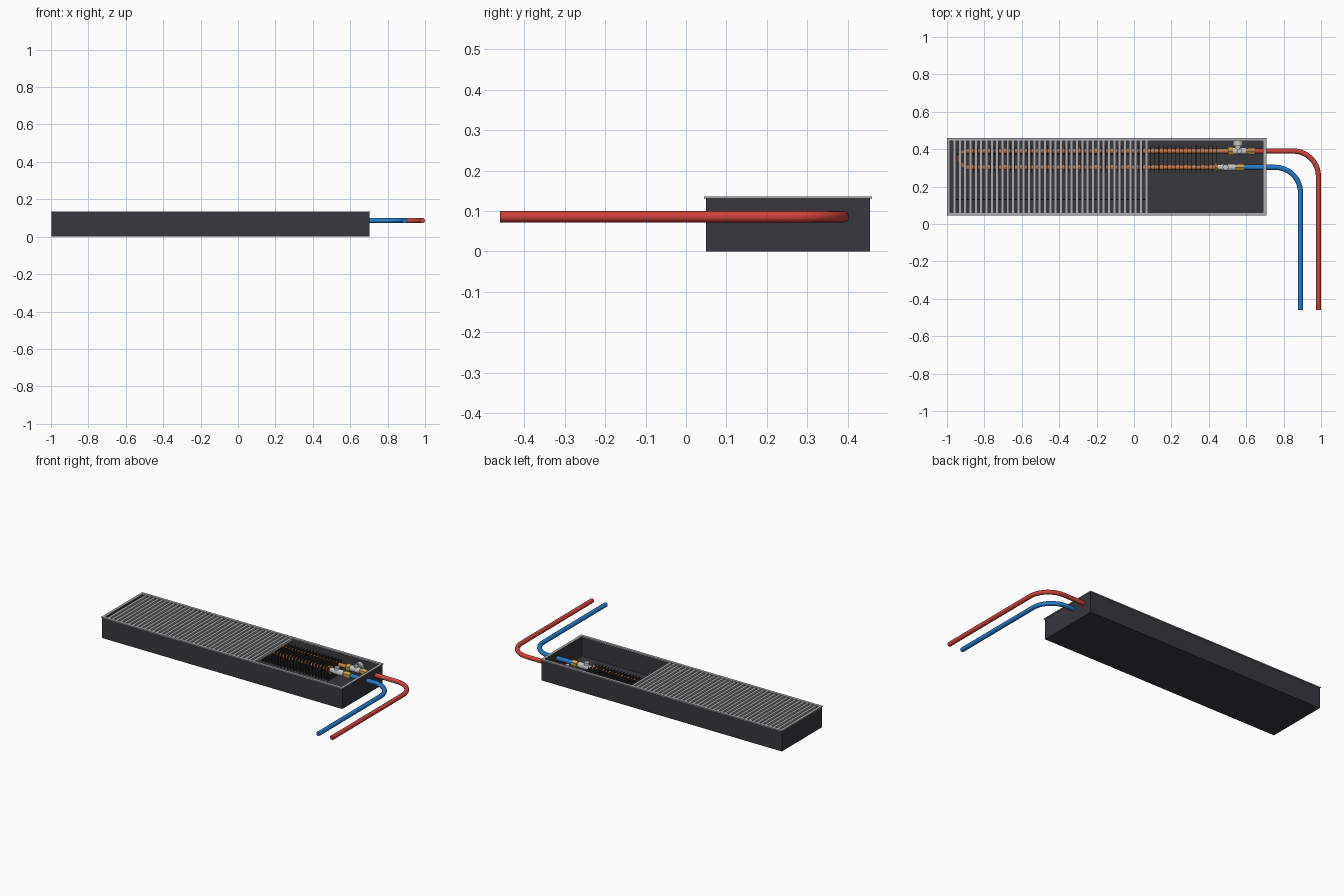
import bpy, bmesh, math
from mathutils import Vector

if "Cube" in bpy.data.objects:
    bpy.data.objects.remove(bpy.data.objects["Cube"])


def mat(name, c):
    m = bpy.data.materials.new(name)
    m.diffuse_color = (*c, 1)
    m.use_nodes = True
    m.node_tree.nodes["Principled BSDF"].inputs["Base Color"].default_value = m.diffuse_color
    return m


DARK = mat("charcoal", (0.04, 0.04, 0.047))
BLACK = mat("black", (0.018, 0.018, 0.02))
ALU = mat("aluminium", (0.42, 0.42, 0.44))
STEEL = mat("nickel", (0.55, 0.55, 0.55))
BRASS = mat("brass", (0.62, 0.36, 0.06))
COPPER = mat("copper", (0.55, 0.19, 0.07))
RED = mat("red", (0.62, 0.055, 0.04))
BLUE = mat("blue", (0.015, 0.2, 0.6))


def finish(name, bm, m, smooth=False):
    me = bpy.data.meshes.new(name)
    bm.to_mesh(me)
    bm.free()
    me.materials.append(m)
    ob = bpy.data.objects.new(name, me)
    bpy.context.collection.objects.link(ob)
    if smooth:
        bpy.ops.object.select_all(action='DESELECT')
        ob.select_set(True)
        bpy.context.view_layer.objects.active = ob
        bpy.ops.object.shade_smooth_by_angle(angle=math.radians(35))
    return ob


def boxes(name, items, m):
    """Boxes given as (x0, x1, y0, y1, z0, z1)."""
    bm = bmesh.new()
    for x0, x1, y0, y1, z0, z1 in items:
        vs = bmesh.ops.create_cube(bm, size=1)["verts"]
        for v in vs:
            v.co = Vector((x0 if v.co.x < 0 else x1, y0 if v.co.y < 0 else y1,
                           z0 if v.co.z < 0 else z1))
    return finish(name, bm, m)


def cylinders(name, items, m, sides=20):
    """Cylinders given as (start, end, radius)."""
    bm = bmesh.new()
    for a, b, r in items:
        a, b = Vector(a), Vector(b)
        d = b - a
        vs = bmesh.ops.create_cone(bm, cap_ends=True, segments=sides, radius1=r,
                                   radius2=r, depth=d.length)["verts"]
        q = d.to_track_quat('Z', 'Y')
        for v in vs:
            v.co = q @ v.co + (a + b) / 2
    return finish(name, bm, m, True)


def tube(name, pts, r, m, sides=16):
    """Round tube swept along a path lying in a horizontal plane."""
    bm = bmesh.new()
    pts = [Vector(p) for p in pts]
    rings = []
    for i, p in enumerate(pts):
        t = (pts[min(i + 1, len(pts) - 1)] - pts[max(i - 1, 0)]).normalized()
        side = t.cross(Vector((0, 0, 1)))
        rings.append([bm.verts.new(p + side * r * math.cos(k * math.tau / sides)
                                   + Vector((0, 0, r * math.sin(k * math.tau / sides))))
                      for k in range(sides)])
    for a, b in zip(rings, rings[1:]):
        for k in range(sides):
            n = (k + 1) % sides
            bm.faces.new((a[k], a[n], b[n], b[k]))
    bm.faces.new(rings[0])
    bm.faces.new(rings[-1])
    bmesh.ops.recalc_face_normals(bm, faces=bm.faces)
    return finish(name, bm, m, True)


def arc(cx, cy, r, a0, a1, n=14):
    return [(cx + r * math.cos(a), cy + r * math.sin(a), Z) for a in
            (math.radians(a0 + (a1 - a0) * i / n) for i in range(n + 1))]


Z = 0.086                        # pipe axis height
YR, YB = 0.39, 0.303             # flow and return axes
X0, X1, Y0, Y1 = -0.997, 0.703, 0.05, 0.455

# Trench tray
t = 0.006
boxes("tray", [
    (X0, X1, Y0, Y1, 0, t),
    (X0, X1, Y0, Y0 + t, t, 0.131), (X0, X1, Y1 - t, Y1, t, 0.131),
    (X0, X0 + t, Y0 + t, Y1 - t, t, 0.131), (X1 - t, X1, Y0 + t, Y1 - t, t, 0.131)], DARK)

# Rim frame
w = 0.017
boxes("rim_frame", [
    (-1, 0.708, 0.045, 0.045 + w, 0.131, 0.136), (-1, 0.708, 0.46 - w, 0.46, 0.131, 0.136),
    (-1, -1 + w, 0.045 + w, 0.46 - w, 0.131, 0.136),
    (0.708 - w, 0.708, 0.045 + w, 0.46 - w, 0.131, 0.136)], ALU)

# Roll-up grille
n, pitch = 37, 0.0285
boxes("grille_slats", [(-0.968 + i * pitch, -0.952 + i * pitch, 0.062, 0.443, 0.117, 0.134)
                       for i in range(n)], ALU)
cylinders("grille_rods", [((-0.968, y, 0.122), (0.074, y, 0.122), 0.003)
                          for y in (0.13, 0.375)], BLACK, 8)

# Heat exchanger fins and copper loop
boxes("fins", [(-0.88 + i * 0.022, -0.877 + i * 0.022, 0.275, 0.42, 0.022, 0.108)
               for i in range(61)], BLACK)
ym, rb = (YR + YB) / 2, (YR - YB) / 2
tube("copper_loop", [(0.51, YR, Z)] + arc(-0.89, ym, rb, 90, 270) + [(0.44, YB, Z)],
     0.0125, COPPER)
cylinders("fin_collars", [((-0.87 + i * 0.044, y, Z), (-0.853 + i * 0.044, y, Z), 0.0155)
                          for i in range(30) for y in (YR, YB)], COPPER, 12)

# Supply and return pipes
R = 0.135
for name, x, y, xs, m in (("flow_pipe", 0.986, YR, 0.63, RED),
                          ("return_pipe", 0.89, YB, 0.575, BLUE)):
    tube(name, [(xs, y, Z)] + arc(x - R, y - R, R, 90, 0) + [(x, -0.46, Z)], 0.0138, m)


def along(y, segs):
    return [((a, y, Z), (b, y, Z), r) for a, b, r in segs]


# Brass nuts
cylinders("brass_nuts",
          along(YR, [(0.503, 0.528, 0.024), (0.598, 0.612, 0.016), (0.612, 0.645, 0.02)])
          + along(YB, [(0.432, 0.446, 0.026), (0.54, 0.552, 0.016), (0.552, 0.588, 0.021)]),
          BRASS, 6)

# Valve bodies with side outlet, bonnets and caps
cylinders("valve_bodies",
          along(YR, [(0.528, 0.598, 0.019)]) + along(YB, [(0.446, 0.468, 0.015),
                                                        (0.468, 0.54, 0.019)])
          + [((0.556, YR, Z), (0.556, 0.418, Z), 0.016),
             ((0.556, 0.418, Z), (0.556, 0.443, Z), 0.027),
             ((0.49, YB, Z), (0.49, YB, 0.116), 0.016),
             ((0.565, YR, Z), (0.565, YR, 0.114), 0.013)], STEEL)
